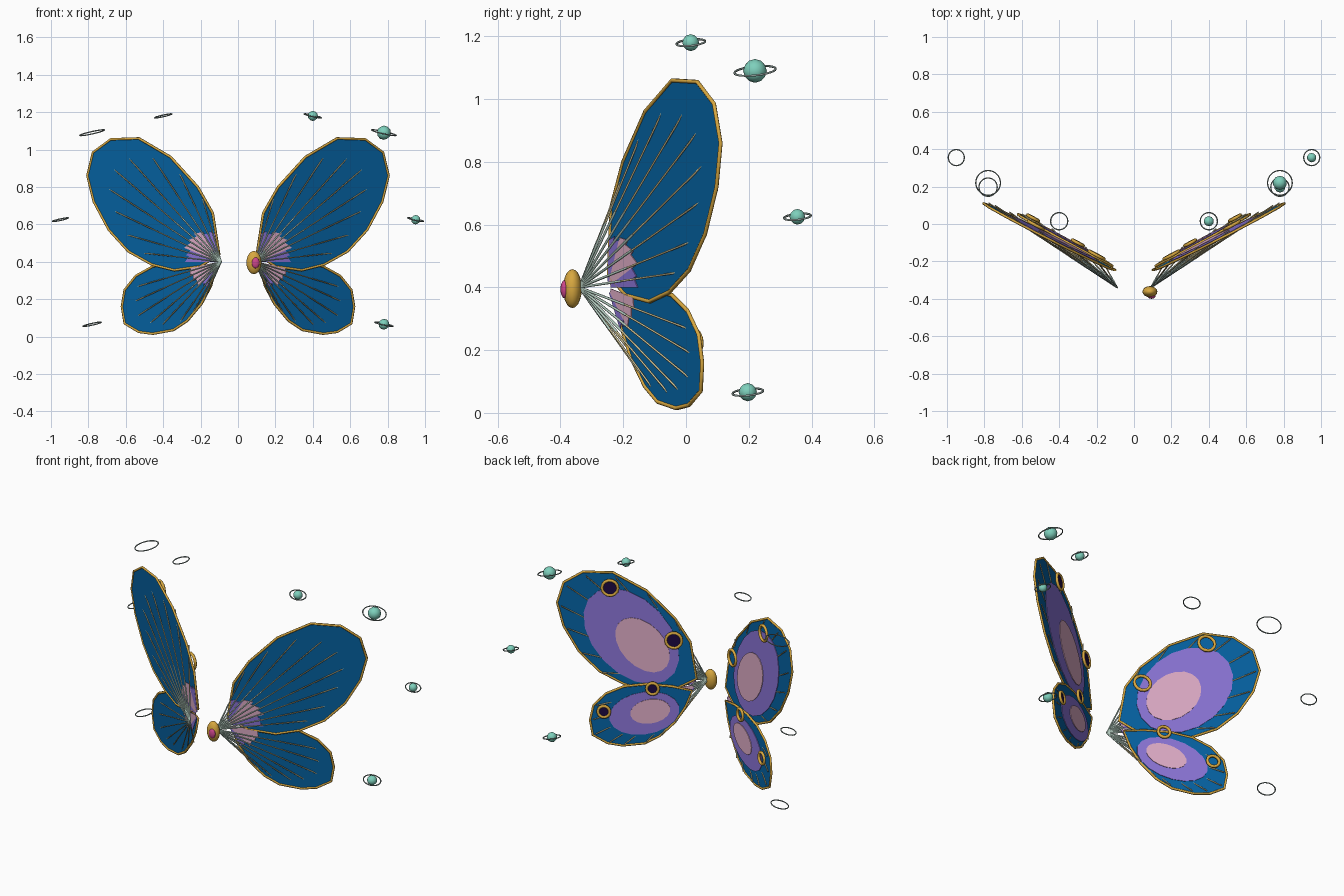
import bpy, bmesh, math
from mathutils import Vector

if "Cube" in bpy.data.objects:
    bpy.data.objects.remove(bpy.data.objects["Cube"])


def material(name, hex_code):
    def lin(c):
        c /= 255
        return c / 12.92 if c < 0.04045 else ((c + 0.055) / 1.055) ** 2.4
    m = bpy.data.materials.new(name)
    m.diffuse_color = [lin(int(hex_code[i:i + 2], 16)) for i in (0, 2, 4)] + [1]
    m.use_nodes = True
    m.node_tree.nodes["Principled BSDF"].inputs["Base Color"].default_value = m.diffuse_color
    return m


BLUE = material("wing blue", "0562A2")
PURPLE = material("wing purple", "8A74D6")
PINK = material("wing pink", "DEACC6")
GOLD = material("gold", "D8A840")
DARK = material("eye spot dark", "1C0840")
GEM = material("gem magenta", "CC468C")
TEAL = material("planet teal", "7ED0BC")
METAL = material("ring metal", "8C9C98")
VEIN = material("vein grey green", "B4CCC0")
TAN = material("vein tan", "CFC498")

ROOT = Vector((0.09, -0.34, 0.40))


def wing_point(x, z, back=0.0):
    """Point on the tilted wing plane, pushed back along its normal."""
    y = -0.302 + 0.53 * x - 0.04 * (z - 0.5)
    return Vector((x - 0.46 * back, y + 0.88 * back, z))


def flip(p):
    return Vector((-p.x, p.y, p.z))


def plates(name, polys, mat, mirror=True, thick=0.003):
    """Thin flat plates from lists of 3D corner points."""
    bm = bmesh.new()
    for poly in polys:
        bm.faces.new([bm.verts.new(p) for p in poly])
        if mirror:
            bm.faces.new([bm.verts.new(flip(p)) for p in reversed(poly)])
    me = bpy.data.meshes.new(name)
    bm.to_mesh(me)
    bm.free()
    me.materials.append(mat)
    ob = bpy.data.objects.new(name, me)
    bpy.context.collection.objects.link(ob)
    mod = ob.modifiers.new("thickness", 'SOLIDIFY')
    mod.thickness = thick
    mod.offset = 0
    return ob


def tubes(name, paths, radius, mat, closed=True, mirror=True):
    """Smooth round tubes along point lists."""
    cu = bpy.data.curves.new(name, 'CURVE')
    cu.dimensions = '3D'
    cu.bevel_depth = radius
    cu.bevel_resolution = 1
    cu.use_fill_caps = True
    cu.materials.append(mat)
    both = paths + ([[flip(p) for p in path] for path in paths] if mirror else [])
    for path in both:
        sp = cu.splines.new('POLY')
        sp.points.add(len(path) - 1)
        for sp_pt, p in zip(sp.points, path):
            sp_pt.co = (*p, 1)
        sp.use_cyclic_u = closed
        sp.use_smooth = True
    ob = bpy.data.objects.new(name, cu)
    bpy.context.collection.objects.link(ob)
    return ob


def ellipse(c, major, minor, back, s=1.0, n=18):
    """Closed ring of wing points from a centre and two half axes."""
    out = []
    for i in range(n):
        ca, sa = math.cos(2 * math.pi * i / n) * s, math.sin(2 * math.pi * i / n) * s
        out.append(wing_point(c[0] + major[0] * ca + minor[0] * sa,
                              c[1] + major[1] * ca + minor[1] * sa, back))
    return out


UPPER = [(0.805, 0.86), (0.775, 0.985), (0.68, 1.055), (0.53, 1.06), (0.36, 0.96),
         (0.215, 0.80), (0.135, 0.66), (0.10, 0.44), (0.20, 0.375), (0.34, 0.355),
         (0.46, 0.385), (0.585, 0.455), (0.69, 0.57), (0.77, 0.72)]
LOWER = [(0.625, 0.16), (0.61, 0.25), (0.55, 0.325), (0.46, 0.375), (0.35, 0.395),
         (0.22, 0.39), (0.12, 0.37), (0.15, 0.27), (0.20, 0.175), (0.275, 0.085),
         (0.35, 0.035), (0.46, 0.015), (0.535, 0.025), (0.61, 0.07)]

# wings: outline, depth, half axes of the patches, purple centre, pink centre
WINGS = {
    "upper": (UPPER, 0.0, (0.22, 0.21), (-0.10, 0.195), (0.43, 0.68), (0.373, 0.632)),
    "lower": (LOWER, 0.010, (0.15, -0.095), (0.09, 0.095), (0.355, 0.22), (0.325, 0.235)),
}
for name, (line, d, major, minor, c1, c2) in WINGS.items():
    rim = [wing_point(x, z, d) for x, z in line]
    plates(name + "_wing", [rim], BLUE)
    tubes(name + "_wing_rim", [rim], 0.007, GOLD)
    plates(name + "_wing_purple_patch", [ellipse(c1, major, minor, d + 0.005)], PURPLE)
    plates(name + "_wing_pink_patch", [ellipse(c2, major, minor, d + 0.010, 0.57)], PINK)

# veins run from the root through the wing to its outer edge
inner, outer = [], []
for line, picks, d in ((UPPER, (0, 1, 2, 3, 4, 5, 11, 12, 13), 0.014),
                       (LOWER, (0, 1, 8, 9, 10, 11, 12, 13), 0.022)):
    for i in picks:
        x, z = line[i]
        tip = wing_point(0.09 + (x - 0.09) * 0.97, 0.4 + (z - 0.4) * 0.97, d)
        mid = ROOT.lerp(tip, 0.38)
        inner.append([ROOT, mid])
        outer.append([mid, tip])
tubes("wing_veins_inner", inner, 0.0042, VEIN, closed=False)
tubes("wing_veins_outer", outer, 0.0034, TAN, closed=False)


# spiky colour fans on the front of the wings near the root
def fan(a0, a1, r, teeth):
    step = math.radians(a1 - a0) / teeth
    out = []
    for k in range(teeth):
        t0 = math.radians(a0) + k * step
        t1 = t0 + step
        out.append([wing_point(0.1 + q * math.cos(t), 0.4 + q * math.sin(t), -0.005)
                    for q, t in ((0.02, t0), (r, t0), (r * 0.9, t1), (0.02, t1))])
    return out


plates("root_fan_pink", fan(22, 62, 0.20, 3) + fan(-50, -12, 0.17, 3), PINK)
plates("root_fan_purple", fan(0, 22, 0.18, 2) + fan(62, 82, 0.17, 2) + fan(-64, -50, 0.15, 2),
       PURPLE)

# eye spots on the back; dark centres on one side only
EYES = [(0.54, 0.98, 0.046), (0.215, 0.68, 0.046), (0.315, 0.38, 0.034), (0.555, 0.225, 0.034)]


def eye_rings(back):
    return [ellipse((x, z), (0.87 * r, 0), (0, r), back, n=14) for x, z, r in EYES]


tubes("eye_spot_rings", eye_rings(0.033), 0.009, GOLD)
plates("eye_spot_centres", eye_rings(0.033), DARK, mirror=False)


def ball(name, loc, scale, mat, ico=True):
    if ico:
        bpy.ops.mesh.primitive_ico_sphere_add(subdivisions=2, radius=1, location=loc)
    else:
        bpy.ops.mesh.primitive_uv_sphere_add(segments=16, ring_count=10, radius=1, location=loc)
    ob = bpy.context.object
    ob.name = name
    ob.scale = scale
    ob.data.materials.append(mat)
    bpy.ops.object.shade_smooth_by_angle(angle=math.radians(60))
    return ob


# hub and gem at the wing root
ball("hub", (0.085, -0.362, 0.396), (0.04, 0.03, 0.062), GOLD, ico=False)
ball("hub_gem", (0.094, -0.387, 0.394), (0.021, 0.013, 0.029), GEM, ico=False)

# small ringed planets; the rings are mirrored, the planets are not
PLANETS = [(0.40, 0.015, 1.18, 0.027, 0.046), (0.78, 0.22, 1.09, 0.038, 0.066),
           (0.95, 0.355, 0.625, 0.025, 0.043), (0.78, 0.197, 0.066, 0.029, 0.049)]
rings = []
for i, (x, y, z, r, ring_r) in enumerate(PLANETS):
    ball("planet_%d" % (i + 1), (x, y, z), (r, r, r), TEAL)
    ring = []
    for k in range(28):
        t = 2 * math.pi * k / 28
        dx, dy = ring_r * math.cos(t), ring_r * math.sin(t)
        ring.append(Vector((x + dx, y + dy, z - 0.22 * dx + 0.10 * dy)))
    rings.append(ring)
tubes("planet_rings", rings, 0.0034, METAL)
